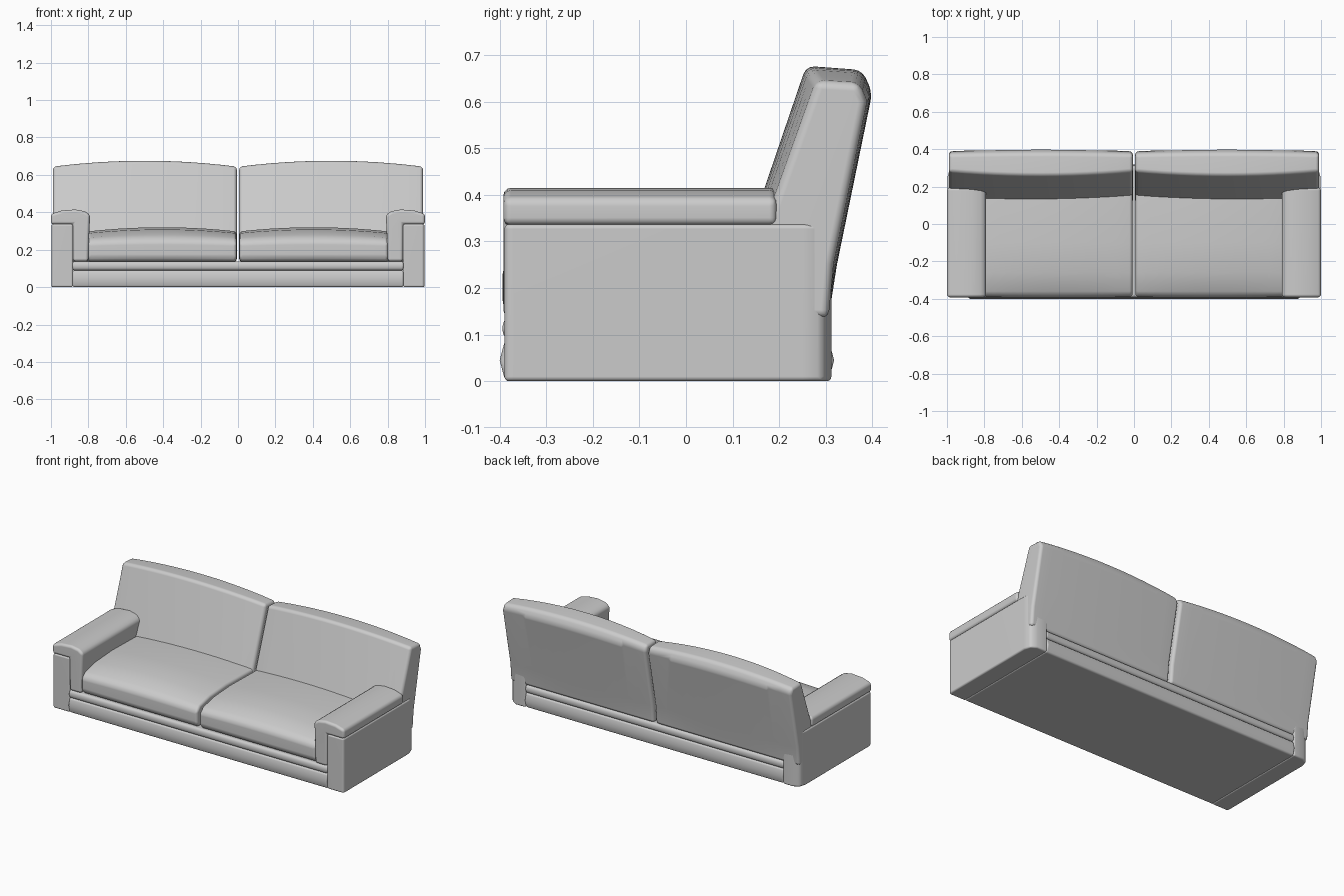
import bpy
import bmesh
from math import radians

old = bpy.data.objects.get("Cube")
if old:
    bpy.data.objects.remove(old, do_unlink=True)

GREY = (0.6, 0.6, 0.6, 1.0)
fabric = bpy.data.materials.new("light_grey_fabric")
fabric.use_nodes = True
fabric.diffuse_color = GREY
fabric.node_tree.nodes["Principled BSDF"].inputs["Base Color"].default_value = GREY


def loft(name, profile, start, end, axis, bevel, steps=1, mirror=False):
    """Sweep a profile along an axis. Points are (a, b) or (a, b, da, db),
    where da, db is the extra bulge reached halfway along the sweep."""
    bm = bmesh.new()
    rings = []
    for i in range(steps + 1):
        t = i / steps
        swell = 1 - (2 * t - 1) ** 2
        s = start + (end - start) * t
        ring = []
        for p in profile:
            a, b = p[:2]
            if len(p) == 4:
                a += p[2] * swell
                b += p[3] * swell
            co = [a, b]
            co.insert(axis, s)
            ring.append(bm.verts.new(co))
        rings.append(ring)
    n = len(profile)
    for r0, r1 in zip(rings, rings[1:]):
        for k in range(n):
            m = (k + 1) % n
            bm.faces.new((r0[k], r0[m], r1[m], r1[k]))
    bm.faces.new(rings[0])
    bm.faces.new(rings[-1])
    bmesh.ops.recalc_face_normals(bm, faces=bm.faces)
    mesh = bpy.data.meshes.new(name)
    bm.to_mesh(mesh)
    bm.free()
    mesh.materials.append(fabric)
    ob = bpy.data.objects.new(name, mesh)
    bpy.context.collection.objects.link(ob)

    # soft rounded edges, then the opposite side
    mod = ob.modifiers.new("rounding", "BEVEL")
    mod.width = bevel
    mod.segments = 3
    mod.limit_method = "ANGLE"
    mod.angle_limit = radians(35)
    if mirror:
        mod = ob.modifiers.new("other_side", "MIRROR")
        mod.use_mirror_merge = False
    bpy.ops.object.select_all(action="DESELECT")
    ob.select_set(True)
    bpy.context.view_layer.objects.active = ob
    bpy.ops.object.convert(target="MESH")
    bpy.ops.object.shade_smooth_by_angle(angle=radians(40))
    mod = ob.modifiers.new("even_shading", "WEIGHTED_NORMAL")
    mod.keep_sharp = True
    return ob


# Base: two stacked padded rails
for name, z0, z1, bulge in (("lower_base_rail", 0, 0.09, 0.012),
                            ("upper_base_rail", 0.09, 0.137, 0.008)):
    mid = (z0 + z1) / 2
    loft(name, [(-0.388, z0), (-0.388 - bulge, mid), (-0.388, z1),
                (0.306, z1), (0.306 + bulge, mid), (0.306, z0)],
         -0.885, 0.885, 0, 0.01)

# Side panels with rounded rear corners
loft("side_panels",
     [(0.882, -0.39), (0.993, -0.39), (0.998, -0.37), (0.998, 0.25),
      (0.985, 0.292), (0.95, 0.312), (0.882, 0.312)],
     0, 0.337, 2, 0.01, mirror=True)

# Armrests: pads that fold down along the inside
loft("armrests",
     [(1.0, 0.335), (1.0, 0.392), (0.94, 0.41), (0.87, 0.415), (0.82, 0.406),
      (0.79, 0.386), (0.795, 0.30), (0.80, 0.137), (0.882, 0.137),
      (0.884, 0.335)],
     -0.392, 0.195, 1, 0.016, mirror=True)

# Seat cushions: crowned, falling towards the front
loft("seat_cushions",
     [(-0.37, 0.135), (-0.39, 0.16, -0.004, 0), (-0.39, 0.235, -0.004, 0.008),
      (-0.36, 0.265, 0, 0.014), (-0.26, 0.288, 0, 0.02),
      (-0.1, 0.298, 0, 0.022), (0.17, 0.293, 0, 0.02), (0.17, 0.135)],
     0.008, 0.802, 0, 0.022, steps=10, mirror=True)

# Back cushions: leaning, bowed forwards and arched on top
loft("back_cushions",
     [(0.11, 0.135), (0.11, 0.17, -0.025, 0), (0.28, 0.645, -0.022, 0.032),
      (0.372, 0.64, 0.006, 0.028), (0.388, 0.6, 0.012, 0.02),
      (0.316, 0.25, 0.008, 0), (0.306, 0.135)],
     0.006, 0.99, 0, 0.024, steps=12, mirror=True)
